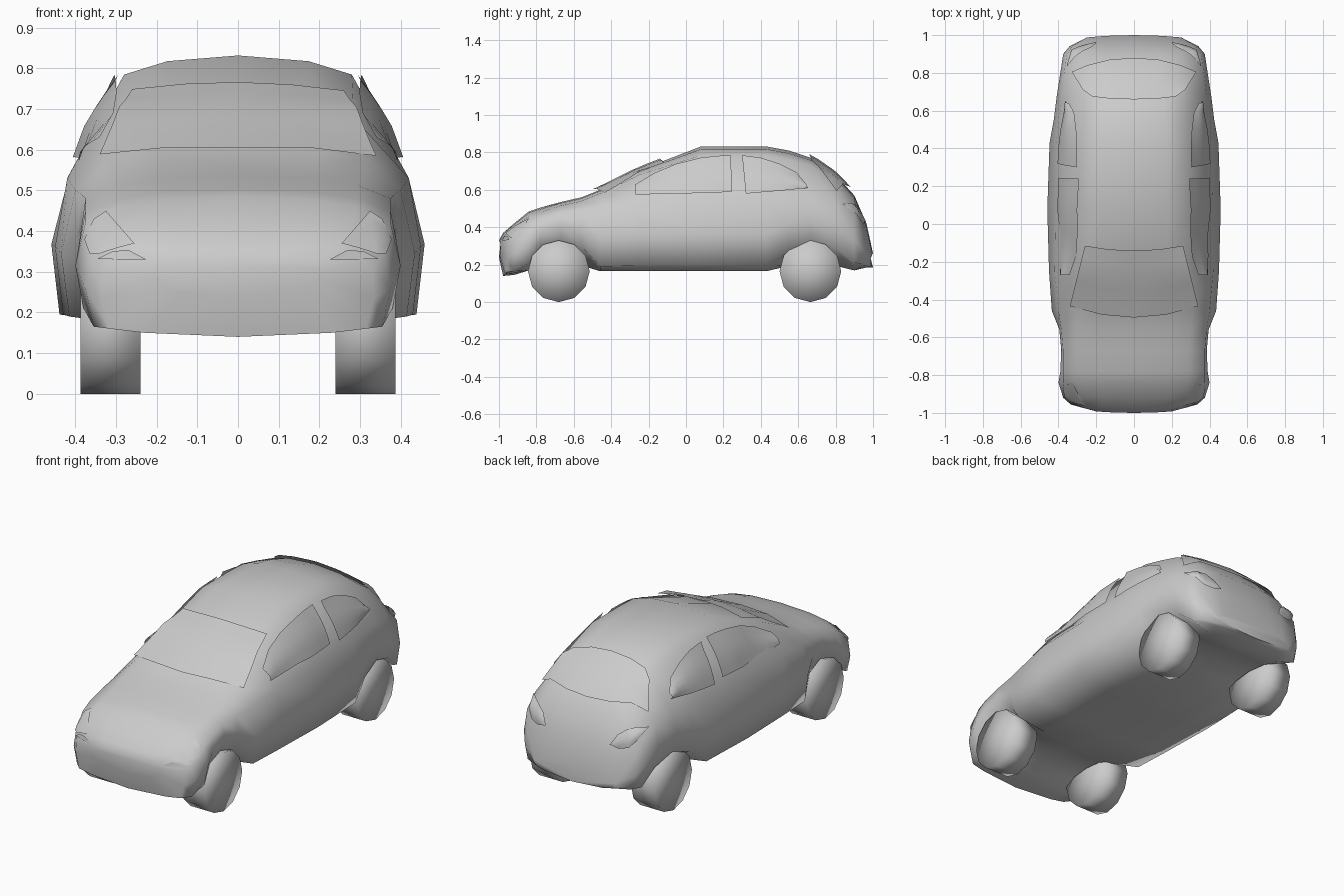
import bpy, bmesh, math
from mathutils import Vector
from mathutils.bvhtree import BVHTree

if "Cube" in bpy.data.objects:
    bpy.data.objects.remove(bpy.data.objects["Cube"])


def finish(name, bm, angle=60):
    me = bpy.data.meshes.new(name)
    bm.to_mesh(me)
    ob = bpy.data.objects.new(name, me)
    bpy.context.collection.objects.link(ob)
    bpy.ops.object.select_all(action='DESELECT')
    ob.select_set(True)
    bpy.context.view_layer.objects.active = ob
    bpy.ops.object.shade_smooth_by_angle(angle=math.radians(angle))
    return ob


# Body stations: y, top z, roof-edge x and z, belt x and z, widest x, sill z
STATIONS = [
    (-1.00, .33, .16, .325, .20, .31, .20, .26),
    (-.978, .37, .26, .36, .33, .31, .335, .16),
    (-.92, .42, .28, .40, .36, .35, .375, .165),
    (-.84, .485, .29, .46, .375, .42, .40, .21),
    (-.78, .505, .29, .48, .375, .45, .39, .30),
    (-.67, .535, .29, .515, .375, .48, .385, .335),
    (-.56, .56, .30, .54, .385, .49, .395, .30),
    (-.46, .60, .31, .58, .40, .50, .435, .19),
    (-.25, .705, .285, .68, .42, .53, .45, .195),
    (.08, .832, .28, .785, .415, .54, .459, .195),
    (.43, .832, .28, .785, .412, .54, .447, .195),
    (.55, .81, .27, .76, .40, .54, .425, .29),
    (.67, .77, .26, .73, .385, .54, .41, .335),
    (.80, .68, .27, .645, .37, .52, .39, .29),
    (.90, .57, .25, .545, .355, .46, .375, .21),
    (.965, .42, .22, .40, .325, .36, .34, .205),
    (1.00, .26, .20, .25, .25, .235, .25, .205),
]


def section(y, zt, wt, zs, wb, zb, wm, zl):
    end = abs(y) > .9
    zf = zl - .01 if end else .165 + .3 * max(zl - .195, 0)
    half = [(.62 * wt, zt - .3 * (zt - zs)), (wt, zs), (wb, zb),
            (wm, (zb + zl) / 2), (wm - .02, zl), (min(.23, wm * .7), zf)]
    pts = [(0, zt)] + half + [(0, zf - (.01 if end else 0))] + [(-x, z) for x, z in reversed(half)]
    # ends bow forward (nose) or backward (tail) in plan
    bow = math.copysign(.2, y) if abs(y) > .95 else 0
    return [Vector((x, y - bow * x * x, z)) for x, z in pts]


bm = bmesh.new()
rings = [[bm.verts.new(p) for p in section(*s)] for s in STATIONS]
n = len(rings[0])
for a, b in zip(rings, rings[1:]):
    for i in range(n):
        j = (i + 1) % n
        bm.faces.new((a[i], a[j], b[j], b[i]))
bm.faces.new(rings[0])
bm.faces.new(rings[-1])
bmesh.ops.recalc_face_normals(bm, faces=bm.faces)
bm.normal_update()
surface = BVHTree.FromBMesh(bm)
finish("body", bm, 80)
bm.free()

# Projection views used to lay panels over the body
VIEWS = {
    'top': (lambda a, b: Vector((a, b, 2)), Vector((0, 0, -1))),
    'side': (lambda a, b: Vector((2, a, b)), Vector((-1, 0, 0))),
    'front': (lambda a, b: Vector((a, -2, b)), Vector((0, 1, 0))),
    'back': (lambda a, b: Vector((a, 2, b)), Vector((0, -1, 0))),
}


def panel(name, view, low, high, lift, bulge=0.0, mirror=False, rows=5):
    """Thin sheet between two outline curves, floated just off the body."""
    start, d = VIEWS[view]
    bm = bmesh.new()
    grid = []
    for r in range(rows + 1):
        t = r / rows
        row = []
        for (a0, b0), (a1, b1) in zip(low, high):
            o = start(a0 + (a1 - a0) * t, b0 + (b1 - b0) * t)
            p, nor, _, _ = surface.ray_cast(o, d)
            if p is None:
                p, nor, _, _ = surface.find_nearest(o + d * 1.1)
            # float the sheet towards the viewer so its outline stays exact
            gap = (lift + bulge * math.sin(math.pi * t)) / max(-nor.dot(d), .5)
            row.append(bm.verts.new(p - d * gap))
        grid.append(row)
    for a, b in zip(grid, grid[1:]):
        for i in range(len(a) - 1):
            f = bm.faces.new((a[i], a[i + 1], b[i + 1], b[i]))
            f.normal_update()
            if f.normal.dot(d) > 0:
                f.normal_flip()
    bmesh.ops.remove_doubles(bm, verts=bm.verts, dist=.0005)
    ob = finish(name, bm)
    bm.free()
    if mirror:
        ob.modifiers.new("mirror", 'MIRROR')


def symmetric(pts):
    return [(-x, y) for x, y in reversed(pts[1:])] + pts


# Windscreen and rear window
panel("windscreen", 'top', symmetric([(0, -.495), (.17, -.48), (.34, -.435)]),
      symmetric([(0, -.14), (.13, -.135), (.26, -.115)]), .018)
panel("rear_window", 'top', symmetric([(0, .88), (.13, .87), (.25, .84), (.33, .805)]),
      symmetric([(0, .66), (.12, .663), (.22, .675), (.27, .71)]), .016)

# Side windows
panel("front_side_window", 'side',
      [(-.27, .575), (-.17, .577), (-.05, .58), (.08, .583), (.17, .586), (.245, .59)],
      [(-.27, .63), (-.17, .69), (-.05, .74), (.08, .772), (.17, .782), (.24, .785)],
      .012, .012, True)
panel("rear_side_window", 'side',
      [(.32, .58), (.41, .588), (.50, .595), (.58, .603), (.65, .61)],
      [(.30, .785), (.40, .772), (.50, .74), (.59, .695), (.64, .635)],
      .012, .012, True)

# Lights
panel("headlight", 'front',
      [(.255, .37), (.30, .358), (.34, .345), (.365, .345), (.378, .38)],
      [(.255, .37), (.29, .41), (.325, .45), (.355, .43), (.378, .38)], .006, 0, True)
panel("fog_light", 'front', [(.225, .33), (.285, .33), (.345, .332)],
      [(.225, .33), (.27, .354), (.31, .35)], .006, 0, True, 2)
panel("tail_light", 'back',
      [(.20, .43), (.25, .418), (.30, .43), (.335, .47), (.355, .525)],
      [(.20, .43), (.23, .485), (.27, .515), (.31, .53), (.355, .525)], .01, .006, True)

# Wheels
for y, end in ((-.68, "front"), (.665, "rear")):
    for s, side in ((1, "left"), (-1, "right")):
        bpy.ops.mesh.primitive_cylinder_add(
            vertices=12, radius=.165, depth=.147, end_fill_type='TRIFAN',
            location=(s * .3135, y, .165), rotation=(0, math.pi / 2, 0))
        wheel = bpy.context.object
        wheel.name = f"{end}_{side}_wheel"
        bpy.ops.object.shade_smooth()
